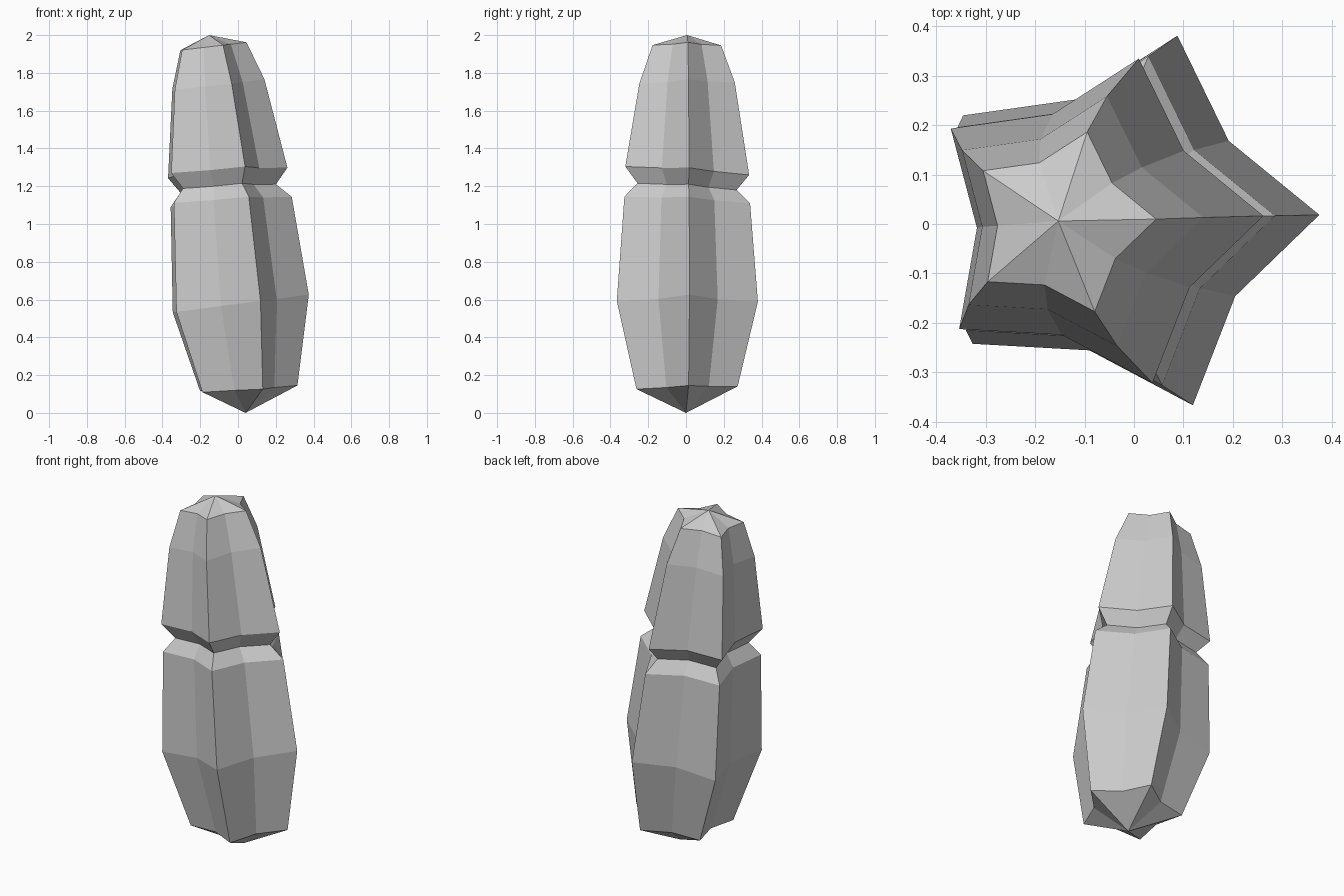
import bpy, bmesh
from math import sin, cos, pi, radians

if "Cube" in bpy.data.objects:
    bpy.data.objects.remove(bpy.data.objects["Cube"])

TWIST = radians(2.4)   # slight turn of the star section
INNER = 0.68           # valley radius / point radius

# star rings: centre x, centre z, point radius, tilt along x, tilt along y
RINGS = [
    (0.033, 0.128, 0.282, 0.06, 0.03),
    (-0.018, 0.575, 0.393, 0.13, 0.0),
    (-0.065, 1.12, 0.350, 0.07, -0.05),
    (-0.075, 1.192, 0.276, 0.07, -0.065),
    (-0.083, 1.275, 0.345, 0.07, -0.065),
    (-0.126, 1.737, 0.266, 0.11, 0.02),
    (-0.146, 1.939, 0.191, 0.12, 0.0),
]


def star_ring(bm, cx, cz, radius, tilt_x, tilt_y):
    ring = []
    for i in range(10):
        a = TWIST + i * pi / 5
        r = radius * (INNER if i % 2 else 1)
        x, y = r * cos(a), r * sin(a)
        ring.append(bm.verts.new((cx + x, y + 0.002, cz + tilt_x * x + tilt_y * y)))
    return ring


# leaning star-section pod, lofted through the rings with pointed ends
bm = bmesh.new()
rings = [star_ring(bm, *r) for r in RINGS]
bottom = bm.verts.new((0.04, 0, 0))
top = bm.verts.new((-0.153, 0.006, 2))
for i in range(10):
    j = (i + 1) % 10
    bm.faces.new((bottom, rings[0][j], rings[0][i]))
    for lo, hi in zip(rings, rings[1:]):
        bm.faces.new((lo[i], lo[j], hi[j], hi[i]))
    bm.faces.new((rings[-1][i], rings[-1][j], top))
bmesh.ops.recalc_face_normals(bm, faces=bm.faces)

mesh = bpy.data.meshes.new("star_pod")
bm.to_mesh(mesh)
bm.free()
bpy.context.collection.objects.link(bpy.data.objects.new("star_pod", mesh))
